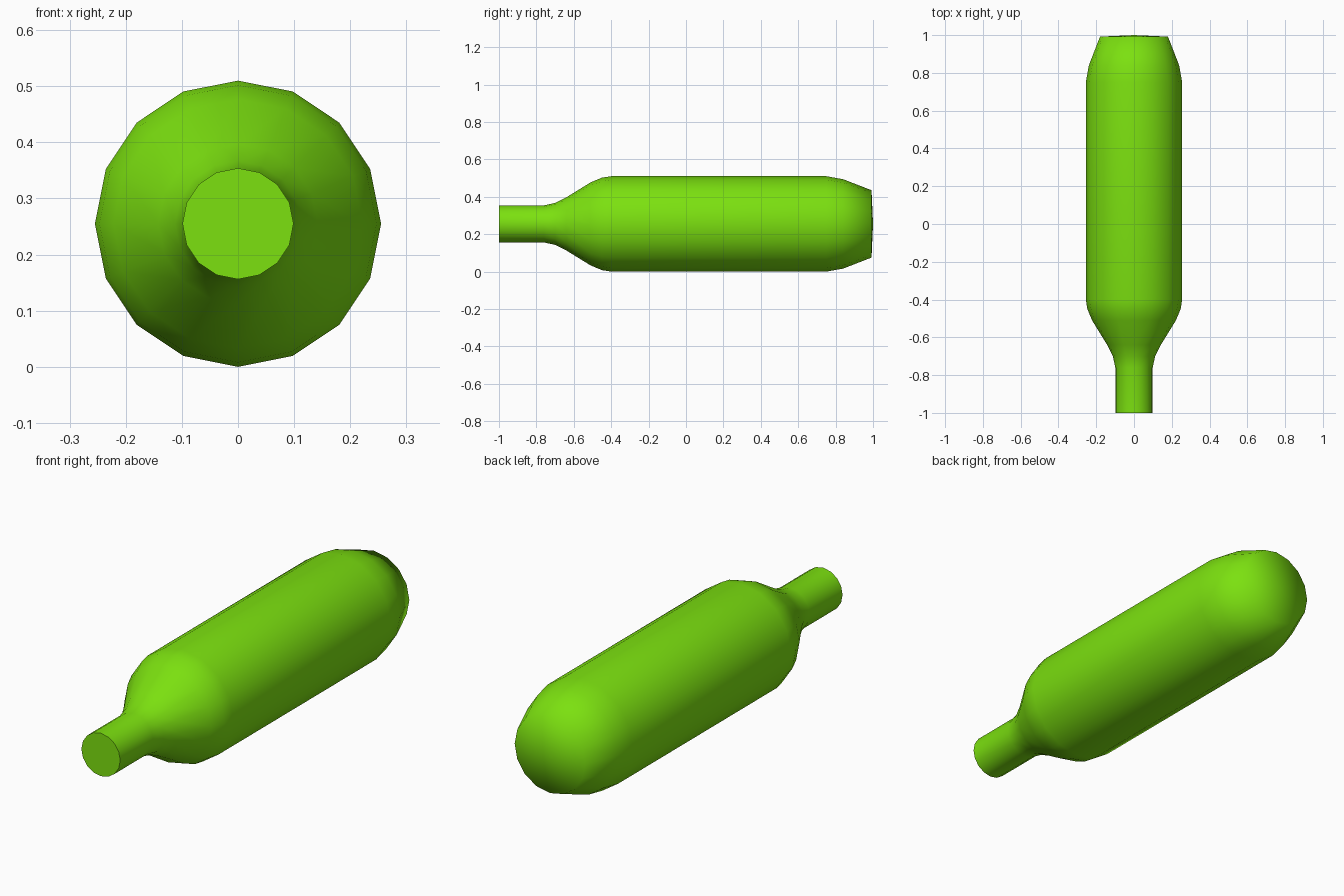
import bpy, bmesh, math

cube = bpy.data.objects.get("Cube")
if cube:
    bpy.data.objects.remove(cube, do_unlink=True)

SIDES = 16
AXIS_Z = 0.255

# Green paint
green = bpy.data.materials.new("bright_green")
green.use_nodes = True
colour = (0.20, 0.75, 0.005, 1)
green.diffuse_color = colour
green.node_tree.nodes["Principled BSDF"].inputs["Base Color"].default_value = colour

# Cartridge profile from neck to base: (position along y, radius)
profile = [(-1.0, 0.099), (-0.76, 0.099), (-0.70, 0.112), (-0.64, 0.142),
           (-0.51, 0.222), (-0.45, 0.247), (-0.40, 0.255),
           (0.75, 0.255), (0.84, 0.239), (0.992, 0.18)]

# Lathe the profile around the long axis
bm = bmesh.new()
rings = []
for y, r in profile:
    angles = [2 * math.pi * i / SIDES for i in range(SIDES)]
    rings.append([bm.verts.new((r * math.sin(a), y, AXIS_Z + r * math.cos(a)))
                  for a in angles])
for a, b in zip(rings, rings[1:]):
    for i in range(SIDES):
        j = (i + 1) % SIDES
        bm.faces.new((a[i], a[j], b[j], b[i]))

# Flat neck cap and very shallow domed base
bm.faces.new(rings[0])
tip = bm.verts.new((0, 1.0, AXIS_Z))
for i in range(SIDES):
    bm.faces.new((rings[-1][i], rings[-1][(i + 1) % SIDES], tip))
bmesh.ops.recalc_face_normals(bm, faces=bm.faces[:])

mesh = bpy.data.meshes.new("gas_cartridge")
bm.to_mesh(mesh)
bm.free()
mesh.materials.append(green)
cartridge = bpy.data.objects.new("gas_cartridge", mesh)
bpy.context.collection.objects.link(cartridge)

# Smooth body with a crisp edge at the neck opening
bpy.ops.object.select_all(action="DESELECT")
cartridge.select_set(True)
bpy.context.view_layer.objects.active = cartridge
bpy.ops.object.shade_smooth_by_angle(angle=math.radians(70))
